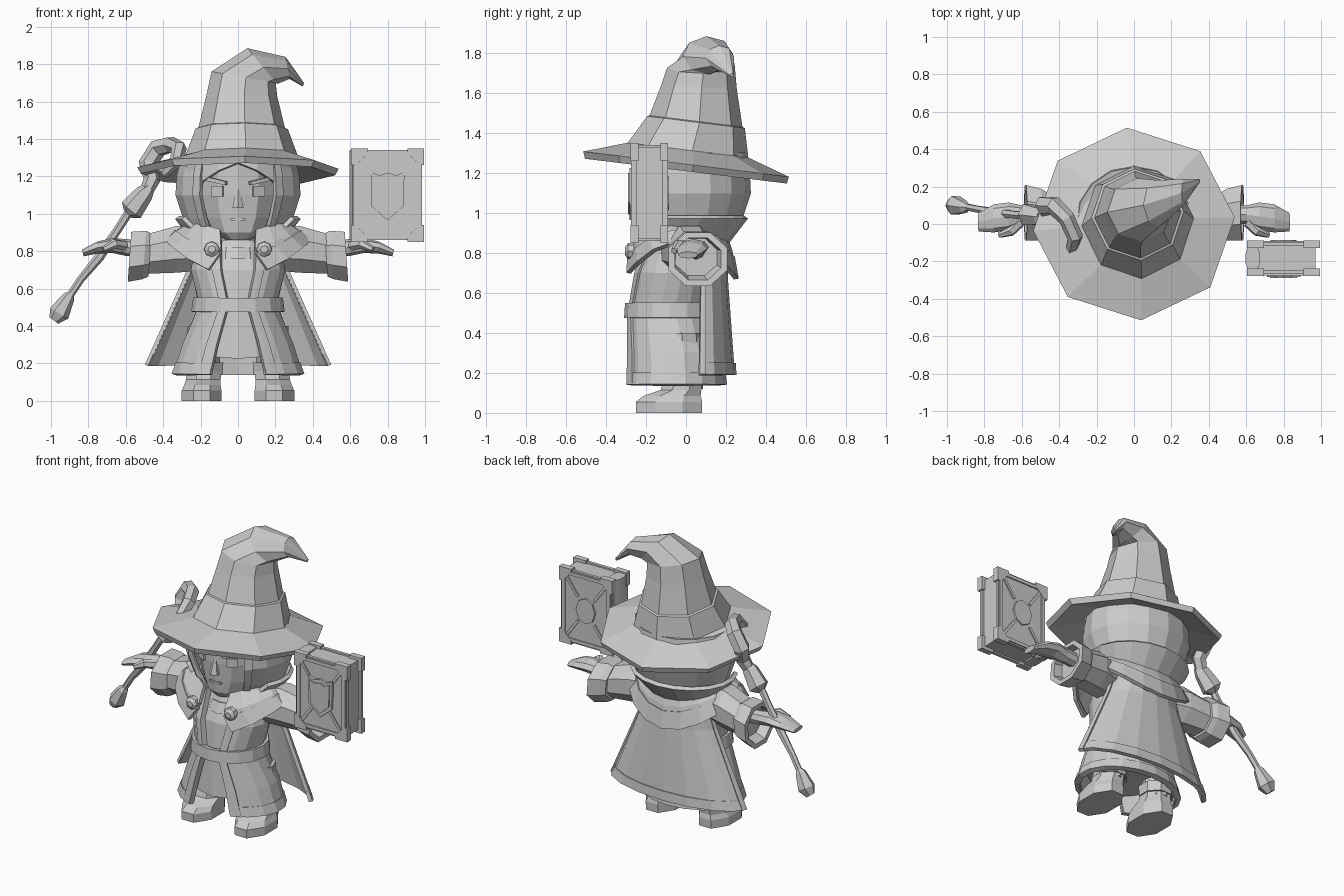
import bpy
import bmesh
from math import sin, cos, pi, radians
from mathutils import Vector, Euler, Quaternion

default_cube = bpy.data.objects.get("Cube")
if default_cube:
    bpy.data.objects.remove(default_cube, do_unlink=True)

# One plain clay colour for the whole figure
clay = bpy.data.materials.new("light_grey_clay")
clay.use_nodes = True
clay.diffuse_color = (0.6, 0.6, 0.6, 1)
for node in clay.node_tree.nodes:
    if node.type == 'BSDF_PRINCIPLED':
        node.inputs["Base Color"].default_value = clay.diffuse_color
        node.inputs["Roughness"].default_value = 0.8
parts = []


def finish(name, bm, mirror=False, thick=0):
    bmesh.ops.recalc_face_normals(bm, faces=bm.faces)
    mesh = bpy.data.meshes.new(name)
    bm.to_mesh(mesh)
    bm.free()
    mesh.materials.append(clay)
    obj = bpy.data.objects.new(name, mesh)
    bpy.context.collection.objects.link(obj)
    if thick:
        solid = obj.modifiers.new("thickness", 'SOLIDIFY')
        solid.thickness = thick
        solid.offset = 0
    if mirror:
        obj.modifiers.new("mirror", 'MIRROR')
    parts.append(obj)
    return obj


def skin(name, rows, closed=True, caps=True, **options):
    """Bridge rows of points into a surface."""
    bm = bmesh.new()
    grid = [[bm.verts.new(p) for p in row] for row in rows]
    count = len(grid[0])
    for low, high in zip(grid, grid[1:]):
        for i in range(count if closed else count - 1):
            j = (i + 1) % count
            bm.faces.new((low[i], low[j], high[j], high[i]))
    if closed and caps:
        bm.faces.new(grid[0])
        bm.faces.new(grid[-1])
    return finish(name, bm, **options)


def loft(name, rings, n=8, arcs=None, dips=None, phase=0, **options):
    """Rings are x, y, z, rx, ry, tilt x, tilt y; angles run from the front."""
    rows = []
    for k, ring in enumerate(rings):
        x, y, z, rx, ry, *tilt = ring
        tx, ty = (tilt + [0, 0])[:2]
        turn = Euler((radians(tx), radians(ty), 0)).to_matrix()
        start, end = (0, 360)
        if arcs:
            start, end = arcs[k] if len(arcs) > 1 else arcs[0]
        row = []
        for i in range(n + 1 if arcs else n):
            t = radians(start + (end - start) * (i + phase) / n)
            p = turn @ Vector((rx * sin(t), -ry * cos(t), 0)) + Vector((x, y, z))
            if dips:
                p.z -= dips[k] * cos(t) ** 2
            row.append(p)
        rows.append(row)
    return skin(name, rows, closed=not arcs, **options)


def tube(name, points, radii, n=6, **options):
    """Round bar along a path, without twisting."""
    points = [Vector(p) for p in points]
    turn, last, rows = Quaternion(), Vector((0, 0, 1)), []
    for i, (p, r) in enumerate(zip(points, radii)):
        way = (points[min(i + 1, len(points) - 1)] - points[max(i - 1, 0)]).normalized()
        turn = last.rotation_difference(way) @ turn
        last = way
        rows.append([p + turn @ Vector((r * cos(a), r * sin(a), 0))
                     for a in (2 * pi * k / n for k in range(n))])
    return skin(name, rows, **options)


def plate(name, outline, front, back, **options):
    """Flat prism with an x-z outline."""
    return skin(name, [[(x, y, z) for x, z in outline] for y in (front, back)], **options)


def box(name, center, size, rot=(0, 0, 0), **options):
    bm = bmesh.new()
    bmesh.ops.create_cube(bm, size=1)
    turn = Euler([radians(a) for a in rot]).to_matrix()
    for v in bm.verts:
        v.co = turn @ Vector([c * s for c, s in zip(v.co, size)]) + Vector(center)
    return finish(name, bm, **options)


def grow(rings, amount):
    return [(x, y, z, rx + amount, ry + amount, *rest) for x, y, z, rx, ry, *rest in rings]


# Hat with stepped band and bent tip
loft("hat", [(0, 0, 1.27, .3, .3, -7), (0, 0, 1.21, .52, .51, -7), (0, 0, 1.245, .54, .52, -7),
             (.02, .01, 1.315, .3, .305, -7), (.02, .05, 1.455, .247, .247, -7),
             (.02, .05, 1.46, .232, .235, -7), (.02, .065, 1.63, .19, .19, -3),
             (.03, .075, 1.73, .175, .17, 0, 10), (.13, .11, 1.79, .125, .125, 0, 50),
             (.265, .17, 1.78, .06, .07, 0, 80), (.35, .23, 1.69, .01, .01, 0, 110)], phase=.09)

# Head, face and hood
loft("head", [(0, -.13, .86, .06, .07), (0, -.08, .9, .14, .15), (0, -.04, .98, .19, .2),
              (0, -.03, 1.1, .22, .22), (0, -.03, 1.3, .22, .22)], n=12)
loft("neck", [(0, -.04, .76, .1, .1), (0, -.04, .9, .1, .1)])
loft("nose", [(0, -.24, 1.03, .035, .045), (0, -.24, 1.05, .03, .04), (0, -.24, 1.13, .012, .012)], n=6)
box("mouth", (0, -.232, .97), (.08, .02, .012))
box("eye", (.11, -.222, 1.12), (.07, .012, .055), (0, 0, 28), mirror=True)
box("brow", (.115, -.228, 1.175), (.12, .025, .02), (0, -12, 28), mirror=True)
skin("fringe", [[(0, -.27, 1.27), (.1, -.25, 1.23), (.19, -.2, 1.17), (.24, -.15, 1.08)],
                [(0, -.25, 1.33), (.1, -.24, 1.32), (.2, -.19, 1.3), (.27, -.12, 1.28)]],
     closed=False, mirror=True, thick=.025)
hood = [(0, .02, 1.3, .29, .27), (0, .02, 1.2, .315, .285), (0, .02, 1.1, .32, .29),
        (0, .02, .98, .28, .25), (0, .01, .88, .23, .2)]
loft("hood", hood, n=12, arcs=[(39, 321)], thick=.03)
loft("hood_trim", grow(hood, .008), n=1, arcs=[(37, 46)], thick=.025, mirror=True)

# Collar, mantle and round clasps
loft("standing_collar", [(0, 0, .85, .23, .2), (0, .02, .98, .33, .28)], n=12,
     arcs=[(45, 315), (62, 298)], thick=.025)
mantle = [(0, -.02, .96, .23, .21), (0, -.03, .91, .32, .25), (0, -.03, .85, .37, .27)]
loft("mantle", mantle, n=16, arcs=[(24, 336), (16, 344), (24, 336)], dips=[.06, .1, .16], thick=.025)
loft("mantle_trim", grow(mantle[1:], .012), n=16, arcs=[(16, 344), (24, 336)],
     dips=[.13, .18], thick=.025)
loft("clasp", [(.14, -.26, .81, .042, .042, 90), (.14, -.29, .81, .04, .04, 90),
               (.14, -.305, .81, .02, .02, 90)], mirror=True)

# Tunic, coat with trims, belt
loft("tunic", [(0, -.06, .28, .27, .215), (0, -.08, .48, .19, .18), (0, -.07, .7, .21, .17),
               (0, -.04, .86, .16, .13)], n=16, dips=[.055, 0, 0, 0])
loft("tunic_neckline", [(0, -.06, .76, .13, .17), (0, -.06, .82, .12, .14)], n=12)
coat = [(0, -.03, .88, .2, .15), (0, -.06, .7, .24, .19), (0, -.08, .55, .205, .19),
        (0, -.08, .48, .21, .2), (0, -.06, .3, .285, .23), (0, -.06, .14, .335, .24)]
gaps = [28, 22, 17, 17, 23, 26]
loft("coat", coat, n=16, arcs=[(g, 360 - g) for g in gaps], thick=.03)
loft("coat_edge_trim", grow(coat, .008), n=2, arcs=[(g - 1, g + 11) for g in gaps],
     thick=.03, mirror=True)
loft("coat_hem", [(0, -.06, .2, .322, .243), (0, -.06, .14, .343, .25)], n=16,
     arcs=[(25, 335)], thick=.03)
loft("belt", [(0, -.08, .475, .235, .215), (0, -.08, .55, .225, .21)], n=16, caps=False, thick=.03)

# Cape with raised border
cape = [(0, .06, .87, .2, .15), (0, .06, .67, .27, .14), (0, .05, .19, .485, .185)]
loft("cape", cape, n=8, arcs=[(96, 264)], thick=.02)
loft("cape_side_border", grow(cape, .006), n=2, arcs=[(95, 104)], thick=.02, mirror=True)
loft("cape_hem", [(0, .05, .25, .464, .189), (0, .05, .19, .491, .193)], n=8, arcs=[(95, 265)], thick=.02)

# Sleeves, open cuffs and hands
loft("sleeve", [(.16, -.02, .81, .12, .12, 0, 90), (.33, .02, .81, .135, .13, 0, 90),
                (.52, .05, .78, .11, .12, 0, 90)], mirror=True, phase=.5)
loft("cuff", [(.47, .05, .78, .125, .13, 0, 86), (.5, .05, .78, .14, .15, 0, 86),
              (.58, .06, .77, .145, .16, 0, 86), (.58, .06, .77, .115, .125, 0, 86),
              (.51, .05, .78, .1, .11, 0, 86)], mirror=True, phase=.5)
loft("hand", [(.48, .05, .81, .045, .045, 0, 90), (.6, .05, .82, .045, .05, 0, 90),
              (.67, .04, .83, .04, .075, 0, 90), (.75, .03, .82, .032, .075, 0, 95),
              (.83, .01, .79, .018, .05, 0, 105)], mirror=True)
tube("thumb", [(.61, .01, .83), (.66, -.04, .84), (.72, -.06, .81)], [.03, .027, .016], mirror=True)

# Legs and boots
loft("leg", [(.18, 0, .12, .08, .085), (.18, -.02, .4, .09, .1)], mirror=True)
loft("boot_cuff", [(.18, -.01, .14, .105, .105), (.18, -.01, .205, .11, .11)], phase=.5, mirror=True)
loft("boot", [(.195, -.085, 0, .115, .178), (.195, -.085, .055, .115, .18),
              (.19, -.07, .085, .105, .155), (.185, -.025, .115, .1, .11),
              (.18, -.015, .18, .1, .1)], phase=.5, mirror=True)

# Staff with faceted foot, knob and curled head
tube("staff_rod", [(-.94, .1, .5), (-.84, .08, .65), (-.74, .06, .77), (-.64, .05, .92),
                   (-.55, .04, 1.06)], [.02, .02, .026, .022, .024])
tube("staff_foot", [(-.985, .1, .43), (-.955, .1, .47), (-.905, .09, .555), (-.89, .09, .575)],
     [.03, .056, .034, .018])
tube("staff_knob", [(-.59, .05, 1.0), (-.57, .05, 1.02), (-.5, .04, 1.11), (-.47, .04, 1.14)],
     [.03, .065, .05, .03])
tube("staff_curl", [(-.5, .04, 1.1), (-.46, .06, 1.18), (-.48, .1, 1.27), (-.43, .1, 1.35),
                    (-.36, .03, 1.37), (-.315, -.07, 1.35), (-.33, -.13, 1.28),
                    (-.39, -.1, 1.22), (-.43, -.04, 1.24)],
     [.035, .045, .052, .05, .045, .042, .036, .028, .01])

# Book: pages, covers and spine
cx, cz, mid = .8, 1.1, -.183
box("book_pages", (cx, mid, cz), (.34, .13, .46))
loft("book_spine", [(.635, mid, z, .04, .083) for z in (.86, 1.34)], n=10)
for side, face in (("front", -1), ("back", 1)):
    y = mid + face * .075
    top = y + face * .015
    box(f"book_{side}_cover", (cx, y, cz), (.37, .02, .48))
    for sx in (-1, 1):
        box(f"book_{side}_upright", (cx + sx * .165, top - face * .005, cz), (.025, .016, .4))
        box(f"book_{side}_crossbar", (cx, top - face * .005, cz + sx * .22), (.3, .016, .022))
        for sz in (-1, 1):
            corner = [(cx + sx * .195, cz + sz * .25), (cx + sx * .105, cz + sz * .25),
                      (cx + sx * .105, cz + sz * .225), (cx + sx * .17, cz + sz * .16),
                      (cx + sx * .195, cz + sz * .16)]
            plate(f"book_{side}_corner", corner, y - face * .02, top + face * .004)
            box(f"book_{side}_spoke", (cx + sx * .1, y + face * .01, cz + sz * .135),
                (.14, .014, .018), (0, -sx * sz * 54, 0))


def shield(scale):
    half = [(0, .12), (.045, .105), (.09, .125), (.085, -.06), (0, -.135)]
    outline = half + [(-x, z) for x, z in half[-2:0:-1]]
    return [(cx + x * scale, cz + z * scale) for x, z in outline]


# Emblems on the covers
plate("book_shield_rim", shield(1), mid - .08, mid - .1)
plate("book_shield_face", shield(.8), mid - .09, mid - .107)
plate("book_back_boss", [(cx + .07 * sin(k * pi / 4), cz + .085 * cos(k * pi / 4))
                         for k in range(8)], mid + .08, mid + .098)

# Smooth shading with crisp edges
for obj in bpy.context.view_layer.objects:
    obj.select_set(obj in parts)
bpy.context.view_layer.objects.active = parts[0]
bpy.ops.object.shade_smooth_by_angle(angle=radians(50))
